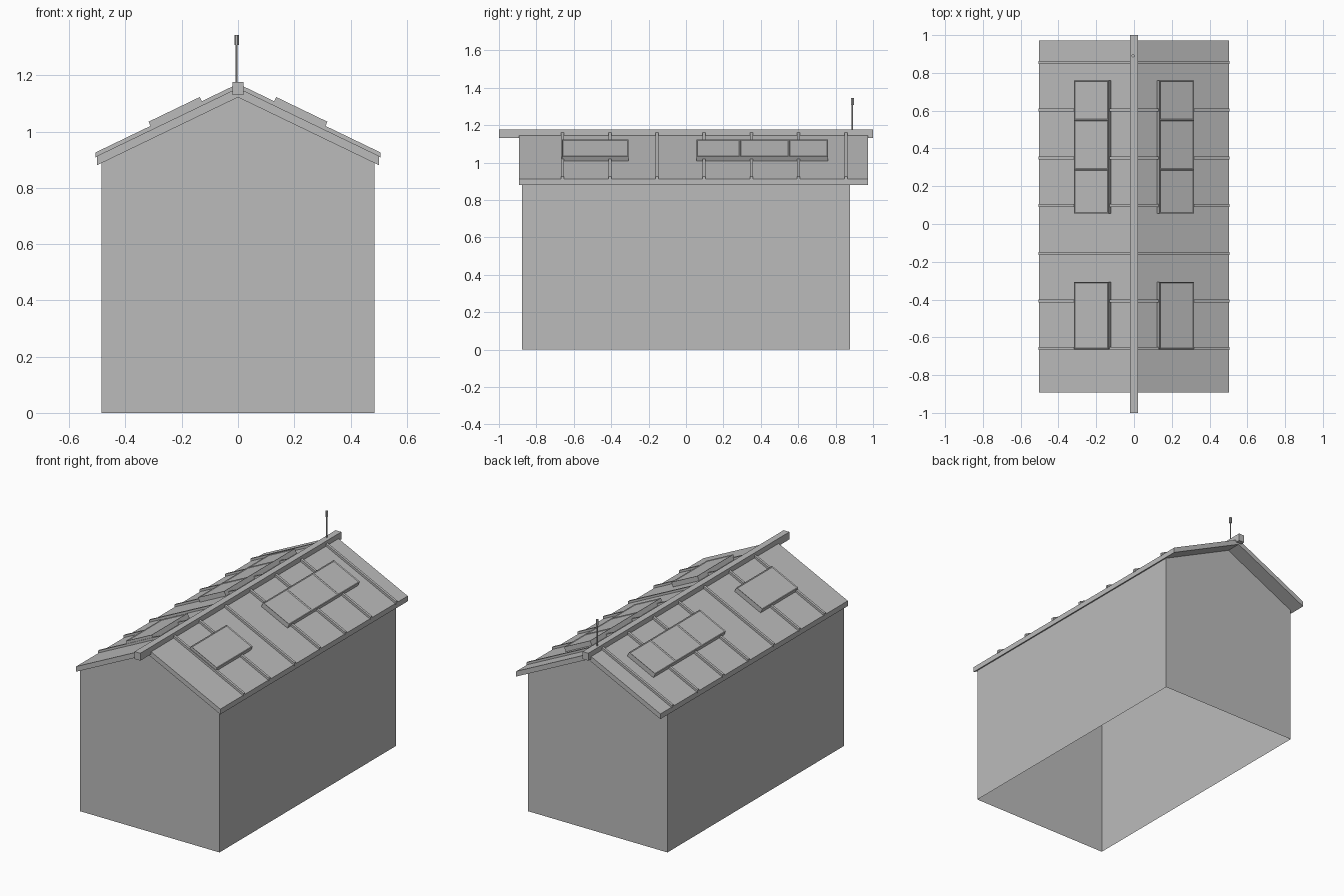
import bpy, bmesh, math

default_cube = bpy.data.objects.get("Cube")
if default_cube:
    bpy.data.objects.remove(default_cube, do_unlink=True)

# Single plain colour
grey = bpy.data.materials.new("plain_grey")
grey.use_nodes = True
grey.diffuse_color = (0.5, 0.5, 0.5, 1)
grey.node_tree.nodes["Principled BSDF"].inputs["Base Color"].default_value = (0.5, 0.5, 0.5, 1)


def finish(name, bm):
    mesh = bpy.data.meshes.new(name)
    bm.to_mesh(mesh)
    bm.free()
    mesh.materials.append(grey)
    obj = bpy.data.objects.new(name, mesh)
    bpy.context.collection.objects.link(obj)
    return obj


def sweep(profile, ys):
    """Solid with an x-z profile swept along y, with a section at every y."""
    bm = bmesh.new()
    rings = [[bm.verts.new((x, y, z)) for x, z in profile] for y in ys]
    n = len(profile)
    for a, b in zip(rings, rings[1:]):
        for i in range(n):
            j = (i + 1) % n
            bm.faces.new((a[i], a[j], b[j], b[i]))
    bm.faces.new(rings[0])
    bm.faces.new(rings[-1])
    bmesh.ops.recalc_face_normals(bm, faces=bm.faces)
    return bm


def chevron(half, top, thick):
    """Gable-shaped band: half width, apex height and vertical thickness."""
    eave = top - half * SLOPE
    return [(0, top), (half, eave), (half, eave - thick),
            (0, top - thick), (-half, eave - thick), (-half, eave)]


SLOPE = 0.482
ROOF_TOP = 1.155
pitch = math.atan(SLOPE)
normal = (math.sin(pitch), math.cos(pitch))

# Walls: open shell with no floor, gables tucked into the roof
half, apex = 0.485, 1.135
eave = apex - half * SLOPE
walls = sweep([(-half, 0), (half, 0), (half, eave), (0, apex), (-half, eave)], (-0.877, 0.877))
hidden = [f for f in walls.faces if abs(f.normal.z) > 0.1]
bmesh.ops.delete(walls, geom=hidden, context='FACES')
finish("walls", walls)

# Roof slab, ridge beam and standing seams
finish("roof", sweep(chevron(0.502, ROOF_TOP, 0.033), (-0.893, 0.972)))
finish("ridge_beam", sweep([(-0.02, 1.13), (0.02, 1.13), (0.02, 1.177), (-0.02, 1.177)], (-1, 1)))
for i in range(7):
    y = -0.66 + i * 0.2525
    seam = sweep(chevron(0.506, ROOF_TOP + 0.015, 0.018), (y - 0.008, y + 0.008))
    finish(f"roof_seam_{i + 1}", seam)


# Skylights: raised frames with sunken panes
def skylight(name, side, ys):
    def point(x, lift):
        z = ROOF_TOP - x * SLOPE
        return side * (x + normal[0] * lift), z + normal[1] * lift
    up, down = 0.123, 0.305
    bm = sweep([point(up, -0.005), point(down, -0.005), point(down, 0.03), point(up, 0.03)], ys)
    panes = [f for f in bm.faces if f.normal.z > 0.8]
    bmesh.ops.inset_individual(bm, faces=panes, thickness=0.008, depth=-0.004)
    finish(name, bm)


for label, side in (("left", 1), ("right", -1)):
    skylight(f"front_skylight_{label}", side, (-0.663, -0.307))
    skylight(f"back_skylight_{label}", side, (0.056, 0.288, 0.55, 0.76))


# Mast with a small head
def rod(name, radius, z0, z1):
    bpy.ops.mesh.primitive_cylinder_add(vertices=12, radius=radius, depth=z1 - z0,
                                        location=(-0.005, 0.89, (z0 + z1) / 2))
    obj = bpy.context.object
    obj.name = name
    obj.data.materials.append(grey)
    bpy.ops.object.shade_smooth_by_angle()


rod("mast_pole", 0.004, 1.17, 1.31)
rod("mast_head", 0.008, 1.308, 1.344)
